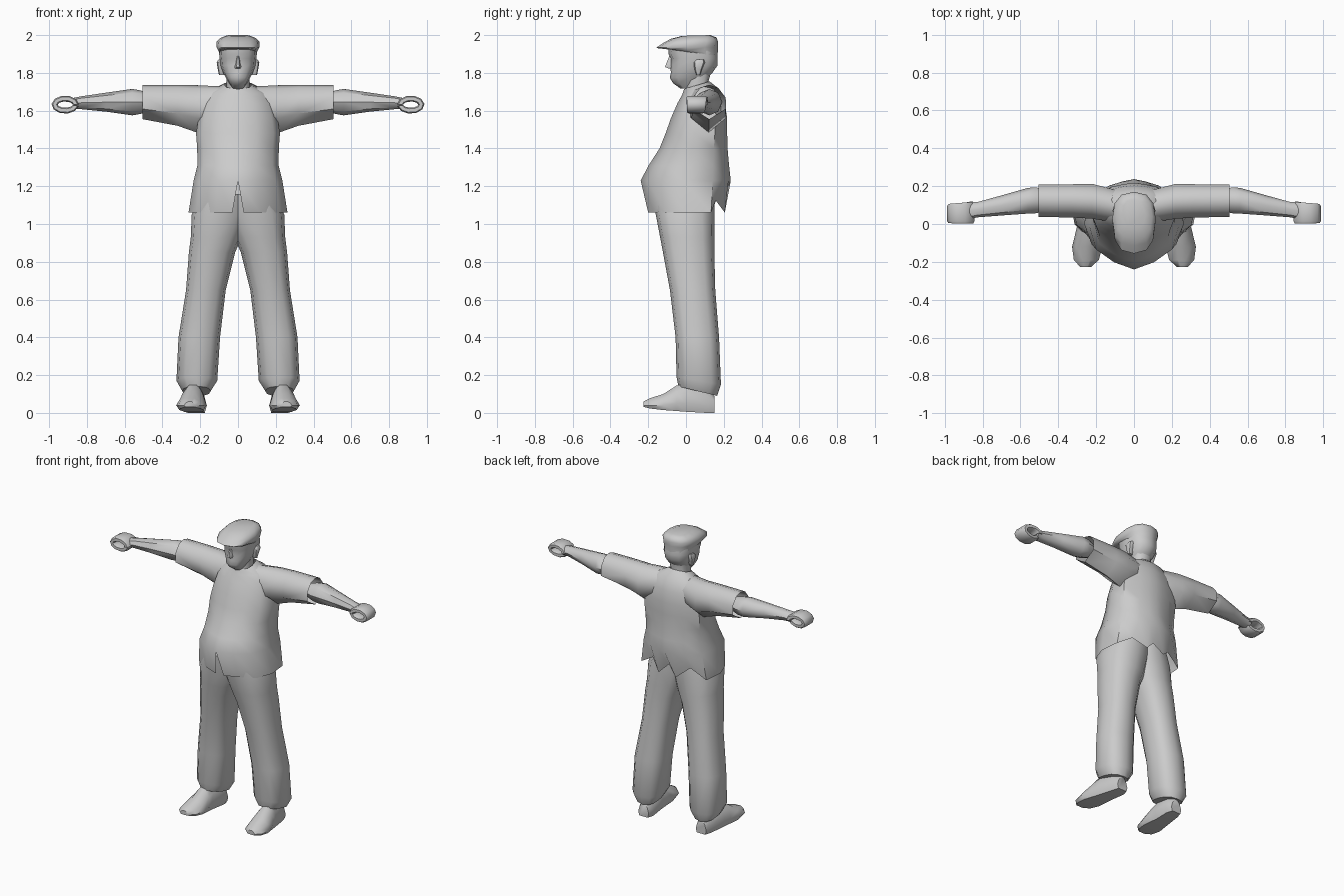
import bpy, bmesh
from math import sin, cos, pi, radians


def loft(name, rings, closed=True, caps=True, mirror=False, angle=45):
    """Skin a list of equally long point rings into one object."""
    bm = bmesh.new()
    rows = [[bm.verts.new(p) for p in r] for r in rings]
    n = len(rows[0])
    for a, b in zip(rows, rows[1:]):
        for i in range(n if closed else n - 1):
            j = (i + 1) % n
            bm.faces.new((a[i], a[j], b[j], b[i]))
    if caps:
        bm.faces.new(rows[0])
        bm.faces.new(rows[-1])
    bmesh.ops.remove_doubles(bm, verts=bm.verts, dist=0.0005)
    bmesh.ops.recalc_face_normals(bm, faces=bm.faces)
    me = bpy.data.meshes.new(name)
    bm.to_mesh(me)
    bm.free()
    ob = bpy.data.objects.new(name, me)
    bpy.context.collection.objects.link(ob)
    bpy.ops.object.select_all(action='DESELECT')
    ob.select_set(True)
    bpy.context.view_layer.objects.active = ob
    bpy.ops.object.shade_smooth_by_angle(angle=radians(angle))
    if mirror:
        m = ob.modifiers.new("Mirror", 'MIRROR')
        m.use_mirror_merge = False
    return ob


def oval(z, x0, x1, y0, y1, tilt=0.0, power=0.8, n=12):
    """Horizontal rounded section; tilt raises its back edge."""
    pts = []
    for i in range(n):
        a = 2 * pi * i / n - pi / 2
        c, s = round(cos(a), 6), round(sin(a), 6)
        u = abs(c) ** power * (1 if c >= 0 else -1)
        v = abs(s) ** power * (1 if s >= 0 else -1)
        pts.append(((x0 + x1) / 2 + u * (x1 - x0) / 2,
                    (y0 + y1) / 2 + v * (y1 - y0) / 2, z + tilt * v))
    return pts


# Trousers: one leg, mirrored
leg = [(1.16, -.06, .20, -.17, .15, 0), (1.05, -.06, .245, -.16, .15, 0),
       (.93, -.02, .25, -.137, .15, 0), (.85, .015, .26, -.122, .15, 0),
       (.65, .065, .275, -.085, .155, 0), (.40, .095, .315, -.055, .175, 0),
       (.17, .11, .326, -.05, .185, -.02), (.115, .145, .295, -.04, .165, -.025)]
loft("trouser_leg", [oval(*r) for r in leg], mirror=True)

# Shoes: sections from heel to toe
sole = [(-.8, -1), (.8, -1), (1, -.4), (.75, .4), (.3, 1), (-.3, 1), (-.75, .4), (-1, -.4)]
shoe = [(.15, .22, .04, .0, .09), (.11, .22, .055, .0, .13), (0, .235, .063, .006, .155),
        (-.05, .24, .07, .01, .145), (-.12, .247, .08, .015, .10),
        (-.19, .252, .066, .023, .078), (-.226, .255, .03, .032, .06)]
loft("shoe", [[(xc + u * w, y, (a + b) / 2 + v * (b - a) / 2) for u, v in sole]
              for y, xc, w, a, b in shoe], mirror=True, angle=50)

# Shirt body: open at the front middle so the hem can split
half = [(0, -1), (.45, -.84), (.85, -.56), (1, -.05), (.95, .6), (.55, .86), (.25, .95), (0, 1)]
profile = half + [(-u, v) for u, v in half[-2::-1]]
body = [(1.735, .07, -.01, .125, .02), (1.70, .15, -.02, .175, .015),
        (1.64, .19, -.045, .205, 0), (1.56, .21, -.08, .218, 0), (1.48, .222, -.108, .218, 0),
        (1.40, .216, -.14, .22, 0), (1.31, .215, -.198, .228, 0),
        (1.23, .235, -.24, .237, 0)]
rings = [[(u * w, (f + b) / 2 + v * (b - f) / 2, z + t * v) for u, v in profile]
         for z, w, f, b, t in body]
hem = []
for i, (u, v) in enumerate(profile):
    x, y, z = u * .262, .008 + v * .208, 1.06
    if i in (0, len(profile) - 1):          # front slit corners
        x = .03 if i == 0 else -.03
    if abs(u) in (0, .55) and v > 0:        # rear hem folds
        y, z = y - .03, 1.125
    hem.append((x, y, z))
loft("shirt", rings + [hem], closed=False, caps=False, angle=55)

# Sleeves: open tubes with a pointed underside
cuff = [(-1, .3), (-.55, .85), (0, 1), (.55, .85), (1, .3), (1, -.4), (0, -1), (-1, -.4)]
sleeve = [(.08, .09, .085, 1.54, 1.728), (.22, .12, .092, 1.485, 1.735),
          (.32, .122, .088, 1.52, 1.737), (.505, .123, .085, 1.555, 1.735)]
loft("sleeve", [[(x, yc + u * w, (a + b) / 2 + v * (b - a) / 2) for u, v in cuff]
                for x, yc, w, a, b in sleeve], caps=False, mirror=True, angle=55)

# Forearms
arm = [(.46, .125, 1.645, .05, .045), (.515, .125, 1.645, .068, .062),
       (.56, .123, 1.645, .068, .07), (.70, .098, 1.645, .053, .05),
       (.83, .075, 1.642, .04, .034), (.87, .07, 1.638, .045, .03)]
loft("forearm", [[(x, y + w * cos(i * pi / 4), z + h * sin(i * pi / 4)) for i in range(8)]
                 for x, y, z, w, h in arm], mirror=True)

# Curled hand: a broad band bent round into a loose fist
band = [(-1, -.6), (-.8, -1), (.8, -1), (1, -.6), (1, .6), (.8, 1), (-.8, 1), (-1, .6)]
curl = []
for k in range(11):
    a = pi - k * 1.95 * pi / 10
    w = .058 - .0015 * k
    curl.append([(.915 + cos(a) * (.056 + .016 * t), .06 + u * w - .001 * k,
                  1.632 + sin(a) * (.032 + .016 * t)) for u, t in band])
loft("curled_hand", curl, mirror=True)

# Neck and head
neck = [(1.66, .065, .0, .14), (1.74, .06, .0, .115), (1.83, .065, .0, .14)]
loft("neck", [oval(z, -w, w, f, b) for z, w, f, b in neck])
head = [(1.718, .028, -.03, .06), (1.745, .047, -.068, .09), (1.775, .065, -.086, .115),
        (1.80, .078, -.08, .14), (1.84, .093, -.083, .167), (1.875, .097, -.08, .168),
        (1.90, .1, -.093, .166), (1.95, .1, -.09, .16)]
loft("head", [oval(z, -w, w, f, b) for z, w, f, b in head])
nose = [(1.822, .018, -.09), (1.832, .02, -.112), (1.85, .014, -.104), (1.89, .008, -.088)]
loft("nose", [[(-w, -.07, z), (-w * .4, f, z), (w * .4, f, z), (w, -.07, z)]
              for z, w, f in nose])
ear = [(1.79, .008, .055, .075), (1.82, .014, .045, .085),
       (1.855, .02, .04, .1), (1.872, .01, .055, .095)]
loft("ear", [oval(z, .07, .093 + w, f, b, n=8) for z, w, f, b in ear], mirror=True)

# Flat cap whose front flares into a peak
cap = [(1.905, .099, -.088, .166, -.02), (1.918, .104, -.148, .168, -.012),
       (1.935, .113, -.156, .169, 0), (1.962, .115, -.115, .17, 0),
       (1.984, .096, -.078, .162, .003), (1.998, .06, -.02, .13, .002)]
loft("flat_cap", [oval(z, -w, w, f, b, t) for z, w, f, b, t in cap], angle=55)
